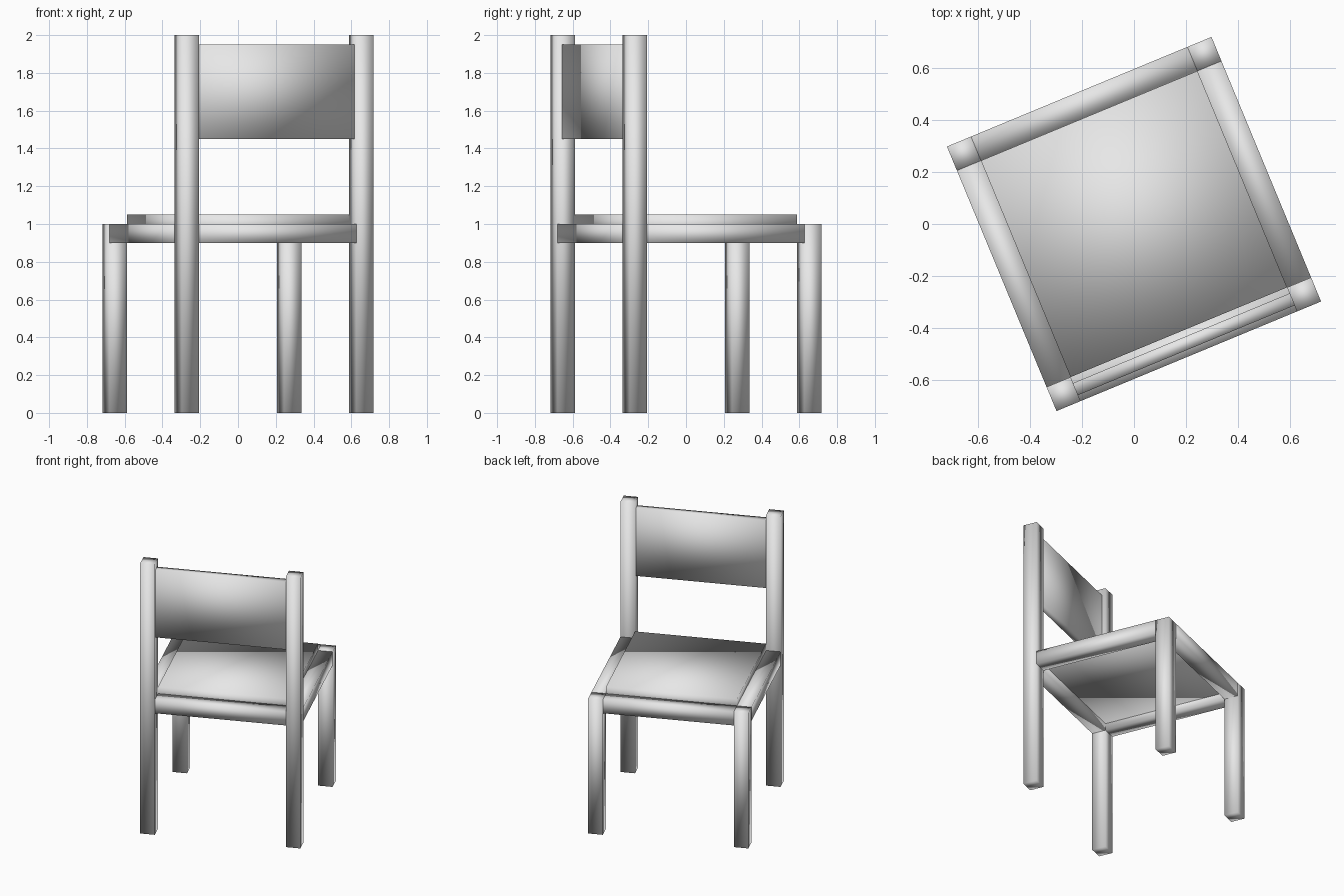
import bpy
import math
from mathutils import Matrix

if "Cube" in bpy.data.objects:
    bpy.data.objects.remove(bpy.data.objects["Cube"], do_unlink=True)

# One plain grey finish
grey = bpy.data.materials.new("light_grey")
grey.use_nodes = True
colour = (0.8, 0.8, 0.8, 1)
grey.diffuse_color = colour
grey.node_tree.nodes["Principled BSDF"].inputs["Base Color"].default_value = colour

TURN = Matrix.Rotation(math.radians(22.5), 4, "Z")  # whole chair is turned
POST = 0.1        # thickness of legs and rails
MID = 0.5         # centre line of legs and rails
INNER = 0.9       # clear span between legs
RAIL_Z = 0.95


def box(name, size, centre):
    """Softly shaded box, placed in the chair's own frame."""
    bpy.ops.mesh.primitive_cube_add(size=1)
    obj = bpy.context.object
    obj.name = name
    place = TURN @ Matrix.Translation(centre) @ Matrix.Diagonal((*size, 1))
    obj.data.transform(place)
    obj.data.materials.append(grey)
    bpy.ops.object.shade_smooth()
    return obj


# Legs and side rails on both sides; the seat opens towards +y
for side, x in (("left", -MID), ("right", MID)):
    box(f"front_leg_{side}", (POST, POST, 1), (x, MID, 0.5))
    box(f"back_post_{side}", (POST, POST, 2), (x, -MID, 1))
    box(f"side_rail_{side}", (POST, INNER, POST), (x, 0, RAIL_Z))

# Cross rails
for name, y in (("front_rail", MID), ("back_rail", -MID)):
    box(name, (INNER, POST, POST), (0, y, RAIL_Z))

# Seat panel and backrest
box("seat", (INNER, INNER, 0.1), (0, 0, 1))
box("backrest", (INNER, 0.05, 0.5), (0, -MID, 1.7))
